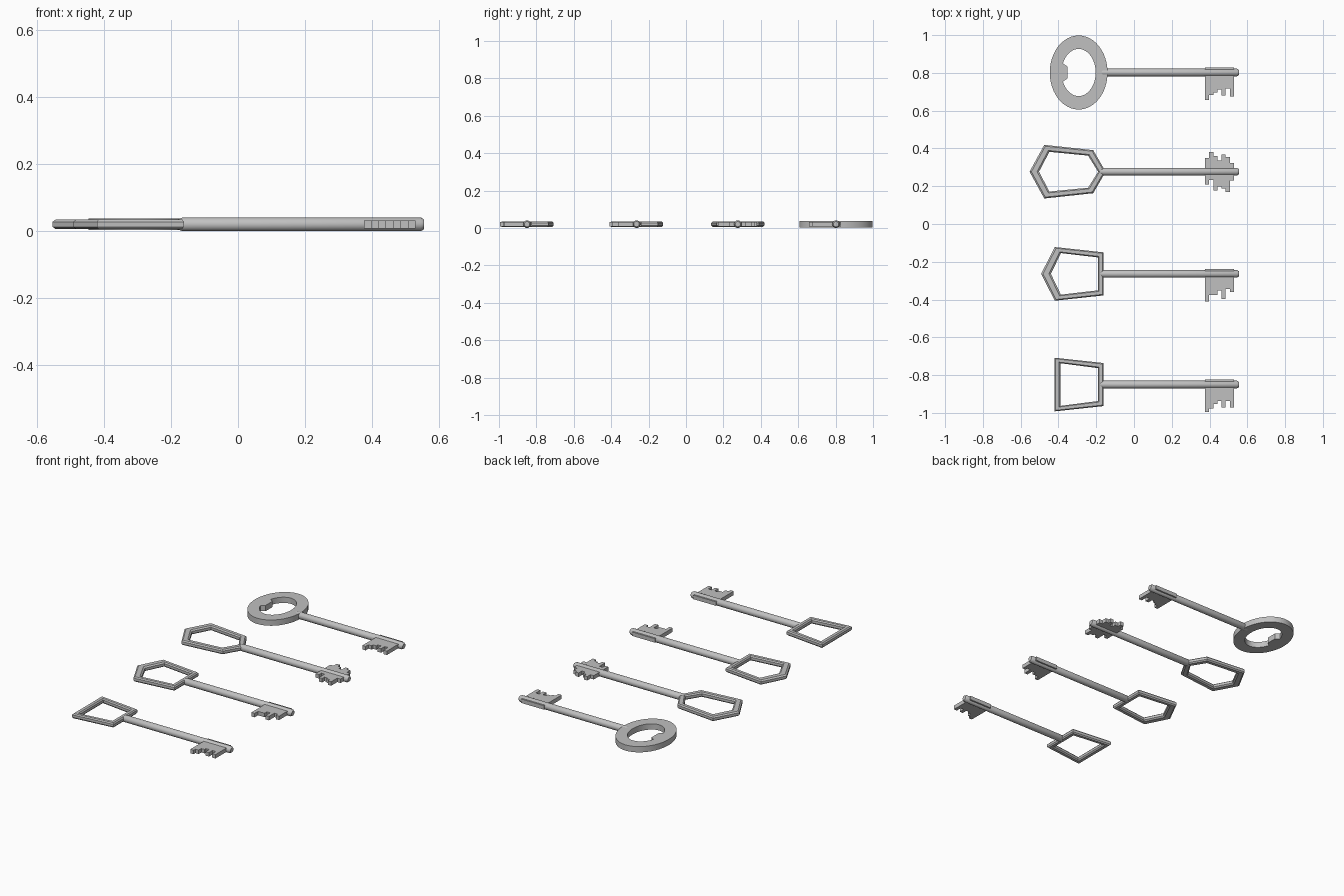
import bpy, bmesh, math

cube = bpy.data.objects.get("Cube")
if cube:
    bpy.data.objects.remove(cube)

steel = bpy.data.materials.new("grey steel")
grey = (0.53, 0.53, 0.53, 1)
steel.diffuse_color = grey
steel.use_nodes = True
steel.node_tree.nodes["Principled BSDF"].inputs["Base Color"].default_value = grey

MID = 0.0205  # height of the shaft axis
R = 0.0205    # shaft radius


def finish(name, bm, y, smooth=False):
    bmesh.ops.recalc_face_normals(bm, faces=bm.faces)
    mesh = bpy.data.meshes.new(name)
    bm.to_mesh(mesh)
    bm.free()
    mesh.materials.append(steel)
    ob = bpy.data.objects.new(name, mesh)
    ob.location = (0, y, MID)
    bpy.context.collection.objects.link(ob)
    if smooth:
        bpy.ops.object.select_all(action='DESELECT')
        ob.select_set(True)
        bpy.context.view_layer.objects.active = ob
        bpy.ops.object.shade_smooth_by_angle(angle=math.radians(35))
    return ob


def bridge(bm, rows, closed):
    """Skin consecutive rows of vertices, each row being a closed loop."""
    pairs = list(zip(rows, rows[1:]))
    if closed:
        pairs.append((rows[-1], rows[0]))
    for a, b in pairs:
        n = len(a)
        for i in range(n):
            j = (i + 1) % n
            bm.faces.new((a[i], a[j], b[j], b[i]))


def shaft(name, y):
    # Turned rod: domed where it meets the bow, chamfered at the tip
    profile = [(-0.188, 0.007), (-0.182, 0.014), (-0.165, R),
               (0.545, R), (0.555, 0.014)]
    bm = bmesh.new()
    n = 16
    rows = [[bm.verts.new((x, r * math.cos(math.tau * i / n), r * math.sin(math.tau * i / n)))
             for i in range(n)] for x, r in profile]
    bridge(bm, rows, False)
    bm.faces.new(rows[0])
    bm.faces.new(rows[-1])
    finish(name, bm, y, True)


def frame(name, y, outer, inner, h, chamfer, smooth=False):
    # Closed band between two outlines, with optionally chamfered edges
    if chamfer:
        t, c = 0.2, h - chamfer
        section = [(0, -c), (t, -h), (1 - t, -h), (1, -c),
                   (1, c), (1 - t, h), (t, h), (0, c)]
    else:
        section = [(0, -h), (1, -h), (1, h), (0, h)]
    bm = bmesh.new()
    rows = [[bm.verts.new((a[0] + (b[0] - a[0]) * s, a[1] + (b[1] - a[1]) * s, z))
             for s, z in section] for a, b in zip(inner, outer)]
    bridge(bm, rows, True)
    finish(name, bm, y, smooth)


def mirrored(half):
    """Complete an outline across the shaft axis."""
    return half + [(x, -v) for x, v in reversed(half) if v > 0]


def blade(name, y, lower, upper):
    # Stepped plate: one depth per tooth on each side
    x0, x1, h = 0.376, 0.529, 0.012

    def steps(depths, sign):
        w = (x1 - x0) / len(depths)
        pts = []
        for i, d in enumerate(depths):
            pts += [(x0 + i * w, sign * d), (x0 + (i + 1) * w, sign * d)]
        return pts

    outline = steps(lower, -1) + steps(upper, 1)[::-1]
    bm = bmesh.new()
    face = bm.faces.new([bm.verts.new((x, v, -h)) for x, v in outline])
    top = bmesh.ops.extrude_face_region(bm, geom=[face])["geom"]
    bmesh.ops.translate(bm, vec=(0, 0, 2 * h),
                        verts=[g for g in top if isinstance(g, bmesh.types.BMVert)])
    bmesh.ops.dissolve_degenerate(bm, dist=1e-5, edges=bm.edges)
    finish(name, bm, y)


# Oval bow with a flat thumb stop on its inside
def oval(rx, ry, n=48):
    return [(-0.293 + rx * math.cos(math.tau * i / n), ry * math.sin(math.tau * i / n))
            for i in range(n)]


hole = [(-0.353, v) if x < -0.3 and abs(v) < 0.04 else (x, v) for x, v in oval(0.09, 0.125)]
frame("oval_bow", 0.802, oval(0.153, 0.196), hole, 0.0175, 0, True)

# Angular bows
frame("hexagon_bow", 0.277,
      mirrored([(-0.553, 0), (-0.475, 0.142), (-0.216, 0.114), (-0.15, 0)]),
      mirrored([(-0.503, 0), (-0.448, 0.105), (-0.243, 0.085), (-0.19, 0)])
      , 0.0145, 0.007)
frame("pentagon_bow", -0.264,
      mirrored([(-0.492, 0), (-0.419, 0.142), (-0.161, 0.114)]),
      mirrored([(-0.44, 0), (-0.387, 0.11), (-0.19, 0.087)]), 0.0145, 0.007)
frame("trapezoid_bow", -0.85,
      mirrored([(-0.421, 0.142), (-0.161, 0.114)]),
      mirrored([(-0.39, 0.113), (-0.19, 0.087)]), 0.0145, 0.007)

# Shafts and toothed blades
back = [0.026]
keys = [
    ("oval", 0.802, [0.145, 0.118, 0.105, 0.09, 0.122, 0.085, 0.128], back),
    ("hexagon", 0.277, [0.068, 0.045, 0.1, 0.078, 0.088, 0.107, 0.048],
     [0.072, 0.103, 0.082, 0.06, 0.092, 0.077, 0.045]),
    ("pentagon", -0.264, [0.145, 0.112, 0.112, 0.088, 0.132, 0.08, 0.097], back),
    ("trapezoid", -0.85, [0.145, 0.128, 0.102, 0.088, 0.122, 0.088, 0.122], back),
]
for kind, y, lower, upper in keys:
    shaft(kind + "_key_shaft", y)
    blade(kind + "_key_blade", y, lower, upper)
